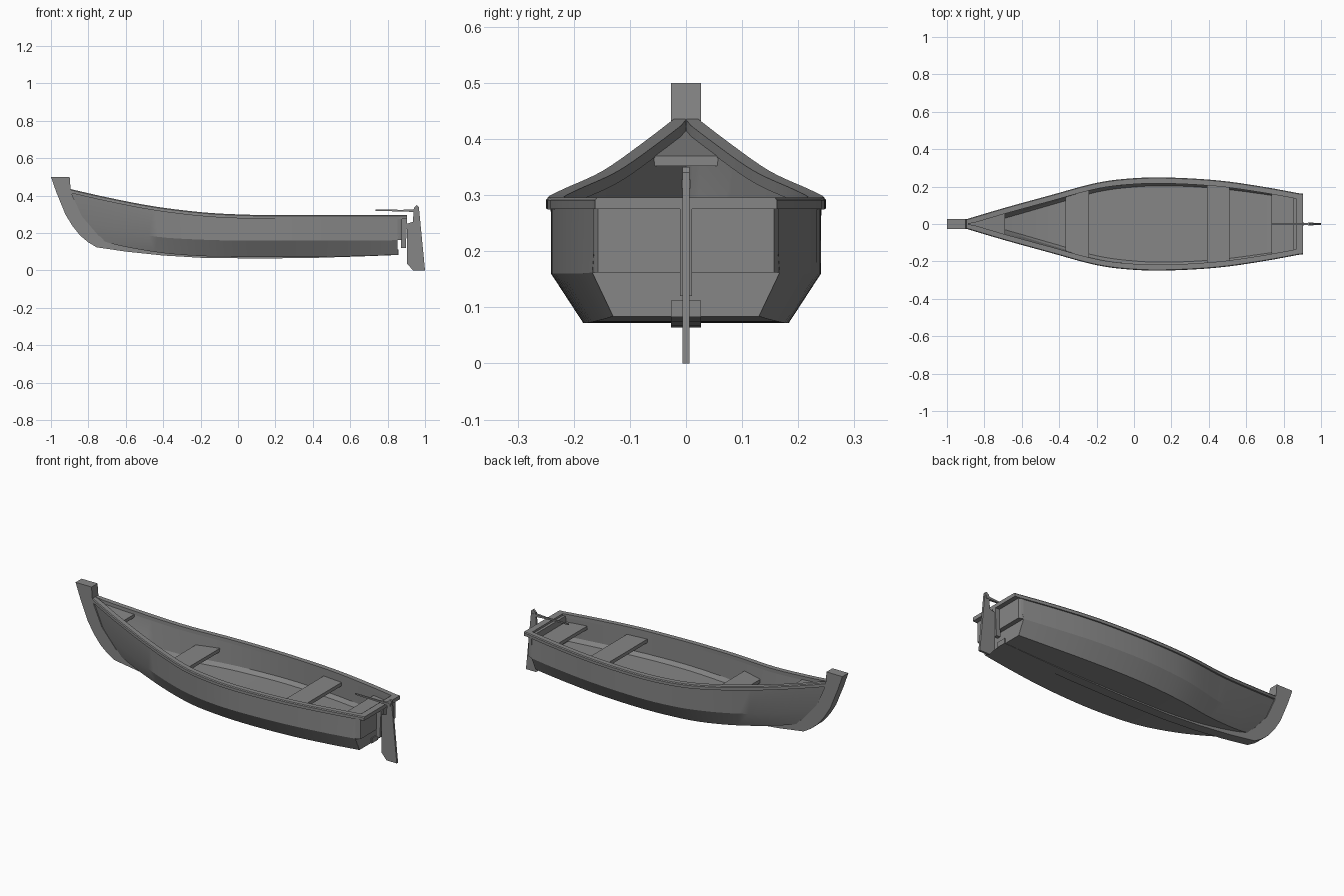
import bpy, bmesh

if "Cube" in bpy.data.objects:
    bpy.data.objects.remove(bpy.data.objects["Cube"])

# Hull lines as (x, half width, z), bow to stern
SHEER = [(-.915, .012, .429), (-.7, .076, .38), (-.45, .145, .332), (-.2, .212, .301), (0, .237, .289),
         (.2, .24, .285), (.45, .225, .285), (.68, .193, .285), (.878, .157, .285)]
CHINE = [(-.86, .012, .285), (-.67, .066, .222), (-.43, .138, .18), (-.2, .205, .165), (0, .234, .16),
         (.2, .24, .16), (.45, .225, .16), (.68, .195, .16), (.852, .167, .162)]
BOTTOM = [(-.77, .012, .172), (-.62, .05, .13), (-.4, .105, .093), (-.19, .155, .077), (0, .177, .073),
          (.2, .183, .072), (.45, .172, .073), (.68, .15, .078), (.852, .13, .084)]

# Dark grey paint
paint = bpy.data.materials.new("dark_grey")
paint.diffuse_color = (.24, .24, .24, 1)
paint.use_nodes = True
paint.node_tree.nodes["Principled BSDF"].inputs["Base Color"].default_value = paint.diffuse_color


def smooth_line(pts, n=5):
    """Catmull-Rom line through the points."""
    out = []
    for i in range(len(pts) - 1):
        a, b, c, d = (pts[max(0, min(len(pts) - 1, i + k))] for k in (-1, 0, 1, 2))
        for s in range(n):
            t = s / n
            out.append(tuple(.5 * (2 * q + (r - p) * t + (2 * p - 5 * q + 4 * r - w) * t * t
                                   + (3 * q - p - 3 * r + w) * t ** 3)
                             for p, q, r, w in zip(a, b, c, d)))
    return out + [pts[-1]]


sheer, chine, bottom = (smooth_line(l) for l in (SHEER, CHINE, BOTTOM))


def at_x(line, x):
    """Half width and height of a line at x."""
    for a, b in zip(line, line[1:]):
        if a[0] <= x <= b[0]:
            t = (x - a[0]) / (b[0] - a[0])
            return a[1] + t * (b[1] - a[1]), a[2] + t * (b[2] - a[2])
    return line[-1][1:]


def loft(name, rings, smooth=0):
    """Skin closed rings and cap both ends."""
    bm = bmesh.new()
    vs = [[bm.verts.new(p) for p in r] for r in rings]
    n = len(rings[0])
    for a, b in zip(vs, vs[1:]):
        for i in range(n):
            j = (i + 1) % n
            bm.faces.new((a[i], a[j], b[j], b[i]))
    bm.faces.new(vs[0])
    bm.faces.new(vs[-1])
    bmesh.ops.recalc_face_normals(bm, faces=bm.faces)
    me = bpy.data.meshes.new(name)
    bm.to_mesh(me)
    bm.free()
    me.materials.append(paint)
    ob = bpy.data.objects.new(name, me)
    bpy.context.collection.objects.link(ob)
    if smooth:
        bpy.ops.object.select_all(action='DESELECT')
        ob.select_set(True)
        bpy.context.view_layer.objects.active = ob
        bpy.ops.object.shade_smooth_by_angle(angle=smooth)
    return ob


def side_plate(name, profile, half):
    """Extrude an x-z outline across y."""
    return loft(name, [[(x, y, z) for x, z in profile] for y in (-half, half)])


# Hull shell with an inner skin
T = .02
rings = []
for s, c, b in zip(sheer, chine, bottom):
    outer = [s, c, b]
    inner = [(x, max(y - T, .001), z + dz) for (x, y, z), dz in zip(outer, (0, .006, .02))]
    mirror = lambda l: [(x, -y, z) for x, y, z in l]
    rings.append(outer + mirror(outer)[::-1] + mirror(inner) + inner[::-1])
loft("hull", rings, .32)

# Transom: upper board overhanging the lower one
loft("transom_upper", [[(x, y * w, z) for y, z in ((1, .285), (1, .162), (-1, .162), (-1, .285))]
                       for x, w in ((.853, .166), (.866, .162), (.878, .157))])
loft("transom_lower", [[(x, y, z) for y, z in ((.166, .162), (.13, .084), (-.13, .084), (-.166, .162))]
                       for x in (.835, .853)])

# Gunwale rails and stern rail
rail = sheer + [(.904, .154, .285)]
for side, label in ((1, "left"), (-1, "right")):
    loft("gunwale_" + label,
         [[(x, side * (y + .008), z - .01), (x, side * (y + .008), z + .006), (x, side * (y + .004), z + .011),
           (x, side * max(y - .024, .001), z + .011), (x, side * max(y - .024, .001), z - .01)]
          for x, y, z in rail], .5)
side_plate("stern_rail", [(.868, .275), (.904, .275), (.904, .296), (.868, .296)], .154)

# Stem and keel in one piece
side_plate("stem_and_keel", [
    (-1, .5), (-.972, .42), (-.923, .3), (-.885, .238), (-.845, .188), (-.8, .15), (-.756, .124),
    (-.6, .101), (-.4, .08), (-.2, .068), (.1, .064), (.4, .067), (.65, .075), (.858, .083),
    (.858, .112), (.4, .088), (0, .086), (-.4, .105), (-.65, .152), (-.745, .185),
    (-.835, .29), (-.885, .4), (-.895, .435), (-.9, .5)], .027)

# Floor boards
xs = [-.72 + i * 1.56 / 24 for i in range(25)]
rings = []
for x in xs:
    w, z0 = at_x(chine, x)
    w, z0 = max(w - .018, .005), max(z0 - .015, .145)
    rings.append([(x, -w, z0), (x, w, z0), (x, w, z0 - .012), (x, -w, z0 - .012)])
loft("floor", rings)

# Seats
for name, x0, x1 in (("front_seat", -.365, -.24), ("middle_seat", .39, .51), ("stern_seat", .735, .862)):
    ring = []
    for x in (x0, x1):
        w = at_x(sheer, x)[0] - .012
        ring.append([(x, -w, .25), (x, w, .25), (x, w, .23), (x, -w, .23)])
    loft(name, ring)

# Sloped bow deck
rings = []
for x in (-.69, -.76, -.83, -.9):
    w, z = at_x(sheer, x)
    w = max(w - .011, .004)
    rings.append([(x, -w, z - .008), (x, w, z - .008), (x, w, z - .026), (x, -w, z - .026)])
loft("bow_deck", rings)

# Rudder blade, stock, mounting bracket and tiller
side_plate("rudder_blade", [(.904, .037), (.936, 0), (1, 0), (.967, .34), (.957, .35), (.94, .335),
                            (.935, .26), (.904, .25)], .006)
side_plate("rudder_bracket", [(.853, .165), (.872, .165), (.872, .12), (.897, .12), (.905, .276), (.87, .276)], .011)
loft("tiller", [[(x, -h, z - h), (x, h, z - h), (x, h, z + h), (x, -h, z + h)]
                for x, h, z in ((.735, .0035, .322), (.88, .0045, .32), (.96, .008, .32))])
